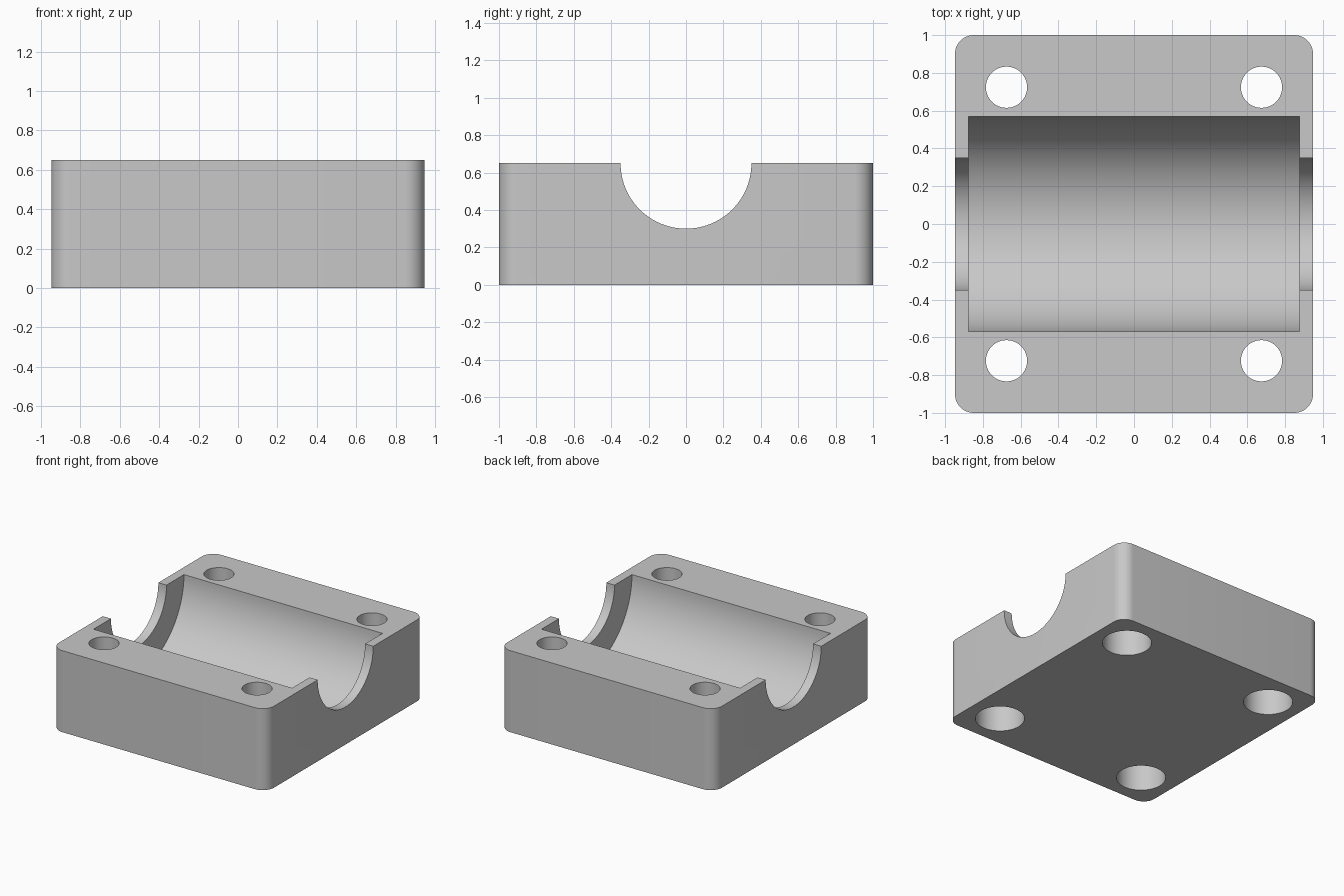
import bpy, bmesh
from math import radians

if "Cube" in bpy.data.objects:
    bpy.data.objects.remove(bpy.data.objects["Cube"], do_unlink=True)

HALF_X, HALF_Y, HEIGHT = 0.948, 1.0, 0.65
HOLE_X, HOLE_Y = 0.675, 0.724

grey = bpy.data.materials.new("light_grey")
grey.use_nodes = True
colour = (0.58, 0.58, 0.58, 1)
grey.diffuse_color = colour
grey.node_tree.nodes["Principled BSDF"].inputs["Base Color"].default_value = colour

# Block with rounded upright corners
bpy.ops.mesh.primitive_cube_add(size=2, location=(0, 0, HEIGHT / 2))
block = bpy.context.object
block.name = "bearing_block"
block.scale = (HALF_X, HALF_Y, HEIGHT / 2)
bpy.ops.object.transform_apply(location=True, scale=True)
bm = bmesh.new()
bm.from_mesh(block.data)
upright = [e for e in bm.edges
           if abs(e.verts[0].co.z - e.verts[1].co.z) > HEIGHT / 2]
bmesh.ops.bevel(bm, geom=upright, offset=0.1, segments=12, profile=0.5,
                affect='EDGES')
bm.to_mesh(block.data)
bm.free()
block.data.materials.append(grey)


def cut(name, radius, depth, location, along_x=False, sides=64):
    """Subtract a cylinder from the block."""
    bpy.ops.mesh.primitive_cylinder_add(
        vertices=sides, radius=radius, depth=depth, location=location,
        rotation=(0, radians(90) if along_x else 0, 0))
    cutter = bpy.context.object
    cutter.name = name
    cutter.hide_render = True
    cutter.data.materials.append(grey)
    mod = block.modifiers.new(name, 'BOOLEAN')
    mod.operation = 'DIFFERENCE'
    mod.solver = 'EXACT'
    mod.object = cutter
    bpy.ops.object.select_all(action='DESELECT')
    block.select_set(True)
    bpy.context.view_layer.objects.active = block
    bpy.ops.object.modifier_apply(modifier=name)
    bpy.data.objects.remove(cutter, do_unlink=True)


# Shaft clearance through the ends and the wider bearing seat
cut("shaft_channel", 0.35, 3, (0, 0, HEIGHT), along_x=True, sides=96)
cut("bearing_seat", 0.57, 1.752, (0, 0, HEIGHT), along_x=True, sides=128)

# Bolt holes with counterbores from below
for x in (-HOLE_X, HOLE_X):
    for y in (-HOLE_Y, HOLE_Y):
        cut("bolt_hole", 0.109, 2, (x, y, HEIGHT / 2))
        cut("counterbore", 0.18, 0.7, (x, y, 0))

bpy.ops.object.shade_smooth_by_angle(angle=radians(30))
